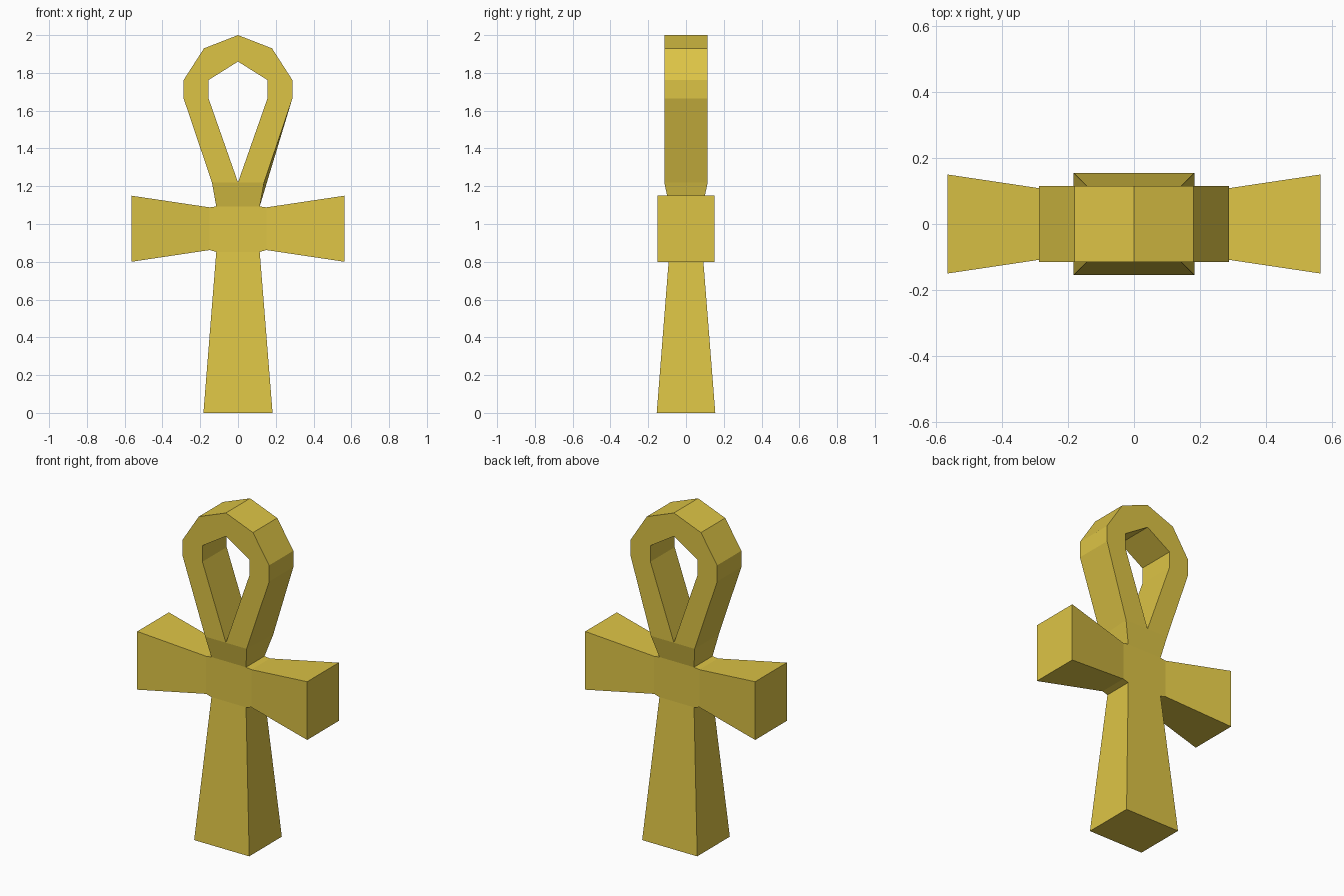
import bpy
import bmesh
from mathutils import Vector

if "Cube" in bpy.data.objects:
    bpy.data.objects.remove(bpy.data.objects["Cube"])

bm = bmesh.new()


def find_face(normal, z=None):
    """Flat face of the core pointing along the given axis."""
    bm.normal_update()
    return max(bm.faces, key=lambda f: f.normal.dot(Vector(normal)))


def pull_out(face, axis, position, spans):
    """Extrude a four-sided face and fit it to an axis position and (low, high) spans."""
    new = bmesh.ops.extrude_discrete_faces(bm, faces=[face])["faces"][0]
    center = face_center = new.calc_center_median()
    for v in new.verts:
        side = v.co - face_center
        for i, (low, high) in spans.items():
            v.co[i] = high if side[i] > 0 else low
        v.co[axis] = position
    return new


# Core: eight-sided block where stem, arms and neck meet
outline = [(-0.115, 0.852), (0.115, 0.852), (0.15, 0.862), (0.15, 1.088),
           (0.115, 1.093), (-0.115, 1.093), (-0.15, 1.088), (-0.15, 0.862)]
front = bm.faces.new([bm.verts.new((x, -0.088, z)) for x, z in outline])
back = bmesh.ops.extrude_face_region(bm, geom=[front], use_keep_orig=True)
for v in (g for g in back["geom"] if isinstance(g, bmesh.types.BMVert)):
    v.co.y = 0.088
bmesh.ops.recalc_face_normals(bm, faces=bm.faces[:])
sides = {n: find_face(n) for n in [(1, 0, 0), (-1, 0, 0), (0, 0, -1), (0, 0, 1)]}

# Flared arms and stem
for s in (1, -1):
    pull_out(sides[(s, 0, 0)], 0, s * 0.565, {1: (-0.15, 0.15), 2: (0.8, 1.15)})
pull_out(sides[(0, 0, -1)], 2, 0, {0: (-0.183, 0.183), 1: (-0.155, 0.155)})

# Neck, opened at the top for the loop, with a midpoint under the hole's tip
D, NECK_Z, NECK_X = 0.115, 1.22, 0.138
neck = pull_out(sides[(0, 0, 1)], 2, NECK_Z, {0: (-NECK_X, NECK_X), 1: (-D, D)})
long_edges = [e for e in neck.edges if abs(e.verts[0].co.y - e.verts[1].co.y) < 0.01]
bmesh.ops.delete(bm, geom=[neck], context='FACES_ONLY')
bmesh.ops.bisect_edges(bm, edges=long_edges, cuts=1)

# Loop: mirrored rectangular sections of (outer x, outer z, inner x, inner z)
half = [(NECK_X, NECK_Z, 0, NECK_Z), (0.288, 1.665, 0.156, 1.665),
        (0.288, 1.762, 0.156, 1.762), (0.18, 1.93, 0.156, 1.762),
        (0, 2.0, 0, 1.86)]
sections = half + [(-a, b, -c, d) for a, b, c, d in reversed(half[:-1])]
rings = [[bm.verts.new(p) for p in ((ox, -D, oz), (ix, -D, iz), (ix, D, iz), (ox, D, oz))]
         for ox, oz, ix, iz in sections]
for r, q in zip(rings, rings[1:]):
    for i in range(4):
        j = (i + 1) % 4
        bm.faces.new((r[i], r[j], q[j], q[i]))
bmesh.ops.remove_doubles(bm, verts=bm.verts[:], dist=0.001)

# The rear right neck corner sits slightly wider than the front one
for v in bm.verts:
    if (v.co - Vector((NECK_X, D, NECK_Z))).length < 0.002:
        v.co.x = 0.153
bmesh.ops.recalc_face_normals(bm, faces=bm.faces[:])

mesh = bpy.data.meshes.new("looped_cross")
bm.to_mesh(mesh)
bm.free()
obj = bpy.data.objects.new("looped_cross", mesh)
bpy.context.collection.objects.link(obj)

gold = bpy.data.materials.new("gold")
gold.diffuse_color = (0.72, 0.55, 0.06, 1)
gold.use_nodes = True
gold.node_tree.nodes["Principled BSDF"].inputs["Base Color"].default_value = gold.diffuse_color
mesh.materials.append(gold)
